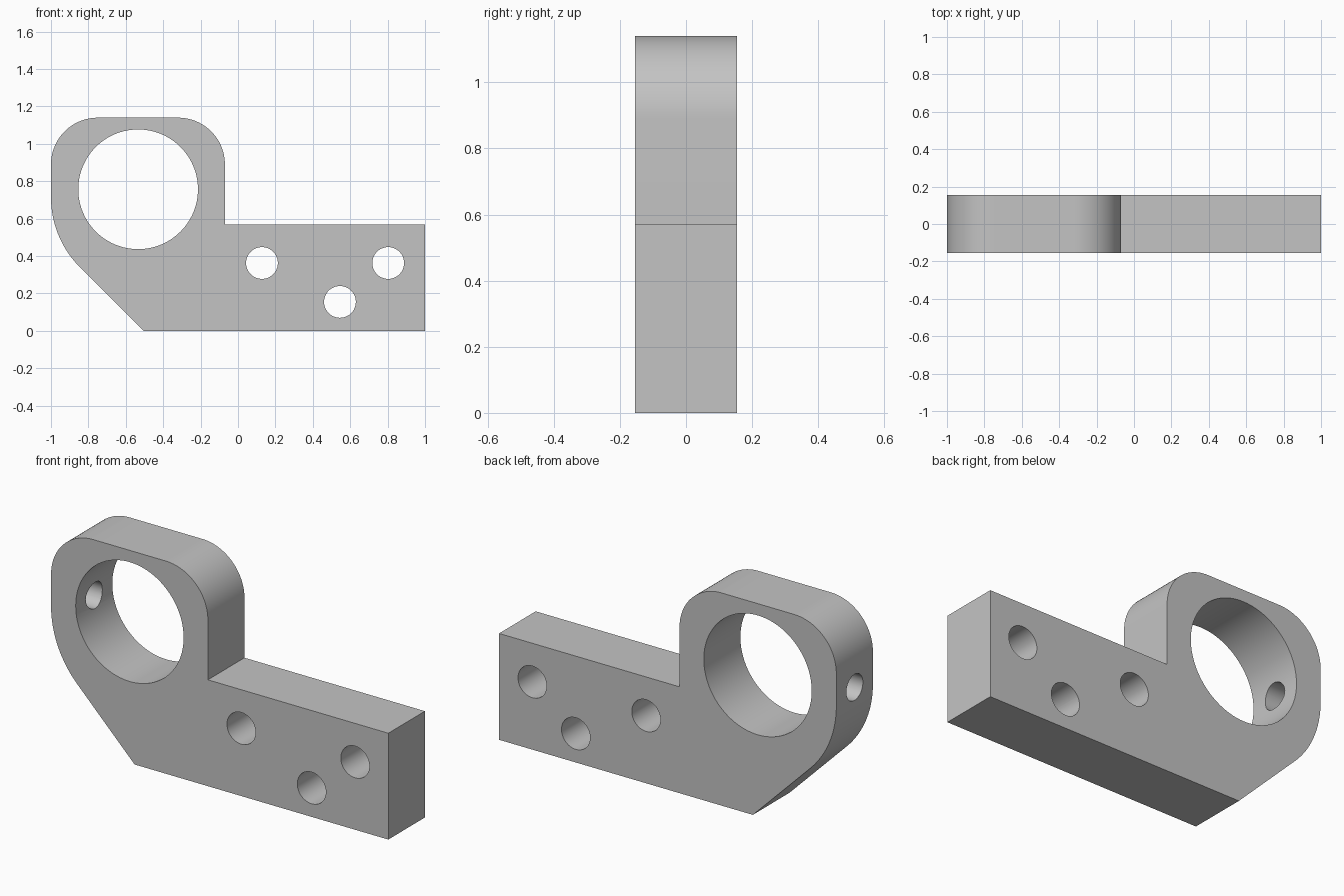
import bpy
import bmesh
import math
from mathutils import Vector

cube = bpy.data.objects.get("Cube")
if cube:
    bpy.data.objects.remove(cube, do_unlink=True)

HALF_DEPTH = 0.155

# Single grey material
grey = bpy.data.materials.new("plain grey")
grey.use_nodes = True
grey.diffuse_color = (0.55, 0.55, 0.55, 1)
grey.node_tree.nodes["Principled BSDF"].inputs["Base Color"].default_value = grey.diffuse_color


def rounded_outline(corners, steps=24):
    """Turn (x, z, radius) corners into points, with tangent arcs at rounded ones."""
    points = []
    for i, (x, z, radius) in enumerate(corners):
        here = Vector((x, z))
        if radius == 0:
            points.append(here)
            continue
        to_prev = (Vector(corners[i - 1][:2]) - here).normalized()
        to_next = (Vector(corners[(i + 1) % len(corners)][:2]) - here).normalized()
        half = to_prev.angle(to_next) / 2
        centre = here + (to_prev + to_next).normalized() * radius / math.sin(half)
        tangent = radius / math.tan(half)
        start = here + to_prev * tangent - centre
        end = here + to_next * tangent - centre
        sweep = start.angle(end)
        for s in range(steps + 1):
            t = s / steps
            arm = start * math.sin((1 - t) * sweep) + end * math.sin(t * sweep)
            points.append(centre + arm / math.sin(sweep))
    return points


def prism(name, outline):
    """Extrude an x-z outline through the plate depth."""
    bm = bmesh.new()
    face = bm.faces.new([bm.verts.new((p.x, -HALF_DEPTH, p.y)) for p in outline])
    side = bmesh.ops.extrude_face_region(bm, geom=[face])["geom"]
    moved = [v for v in side if isinstance(v, bmesh.types.BMVert)]
    bmesh.ops.translate(bm, verts=moved, vec=(0, 2 * HALF_DEPTH, 0))
    bmesh.ops.recalc_face_normals(bm, faces=bm.faces)
    mesh = bpy.data.meshes.new(name)
    bm.to_mesh(mesh)
    bm.free()
    mesh.materials.append(grey)
    obj = bpy.data.objects.new(name, mesh)
    bpy.context.collection.objects.link(obj)
    return obj


def drill(target, location, radius, length, rotation, sides):
    """Cut a round hole through the target."""
    bpy.ops.mesh.primitive_cylinder_add(vertices=sides, radius=radius, depth=length,
                                        location=location, rotation=rotation)
    cutter = bpy.context.object
    cutter.name = "hole_cutter"
    cutter.hide_render = True
    cutter.data.materials.append(grey)
    cut = target.modifiers.new("hole", "BOOLEAN")
    cut.operation = "DIFFERENCE"
    cut.solver = "EXACT"
    cut.object = cutter
    bpy.context.view_layer.objects.active = target
    bpy.ops.object.modifier_apply(modifier=cut.name)
    bpy.data.objects.remove(cutter, do_unlink=True)


# Plate with rounded clamp head and straight mounting arm
bracket = prism("bracket_plate", rounded_outline([
    (-0.505, 0, 0), (1, 0, 0), (1, 0.57, 0), (-0.07, 0.57, 0),
    (-0.07, 1.14, 0.25), (-1, 1.14, 0.25), (-1, 0.495, 0.53),
]))

# Large bore, then the three mounting holes
through = (math.pi / 2, 0, 0)
drill(bracket, (-0.534, 0, 0.757), 0.32, 1, through, 96)
for x, z in [(0.128, 0.363), (0.545, 0.155), (0.803, 0.363)]:
    drill(bracket, (x, 0, z), 0.085, 1, through, 48)

# Set-screw hole from the outer side into the bore
drill(bracket, (-0.9, 0, 0.757), 0.07, 0.5, (0, math.pi / 2, 0), 48)

# Smooth curved walls, keep crisp edges
bpy.ops.object.select_all(action="DESELECT")
bracket.select_set(True)
bpy.context.view_layer.objects.active = bracket
bpy.ops.object.shade_smooth_by_angle(angle=math.radians(30))
